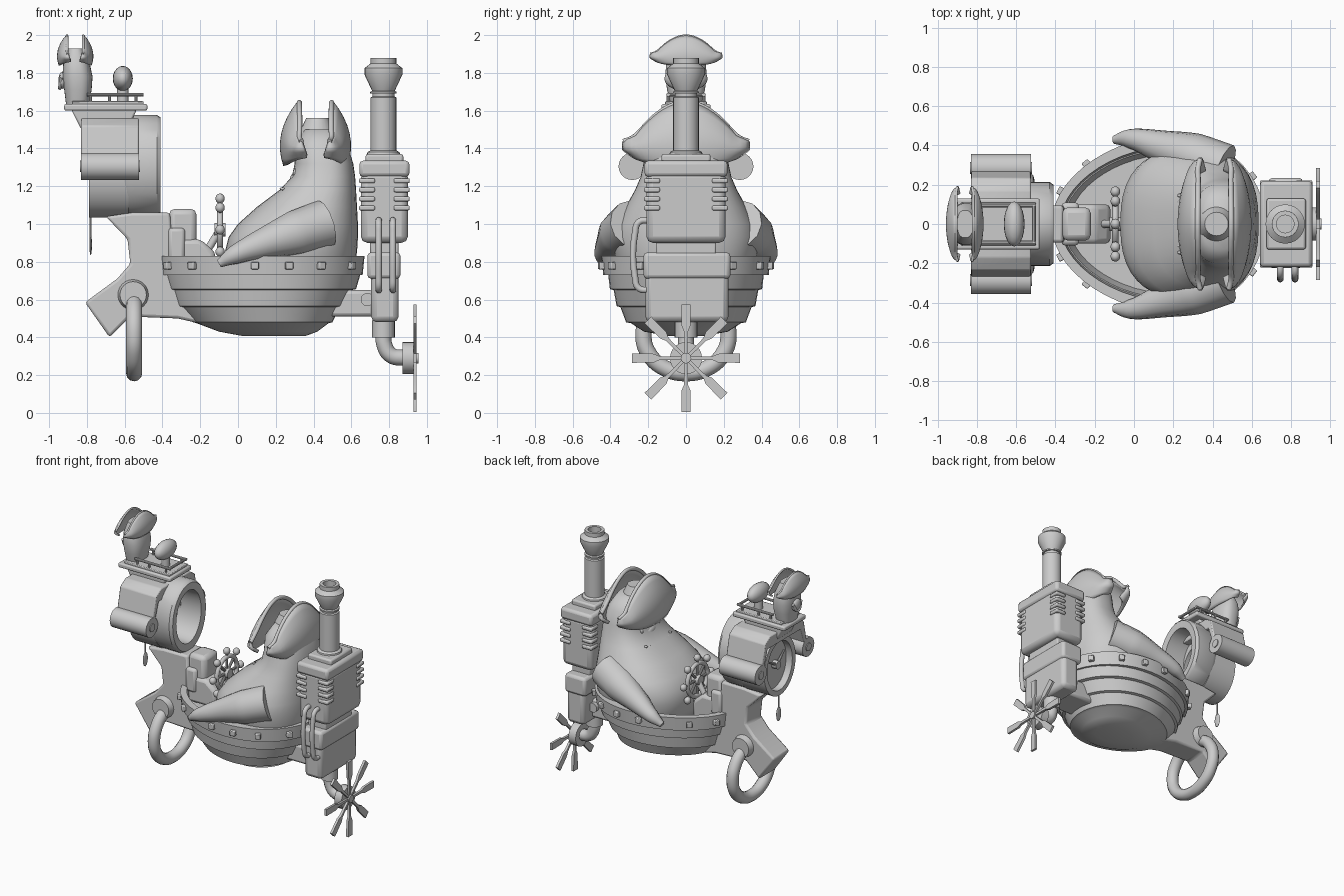
import bpy, bmesh, math
from math import sin, cos, pi, sqrt
from mathutils import Vector, Matrix

if "Cube" in bpy.data.objects:
    bpy.data.objects.remove(bpy.data.objects["Cube"])

def finish(name, bm, bevel=0, angle=35, seg=2):
    bmesh.ops.recalc_face_normals(bm, faces=bm.faces)
    me = bpy.data.meshes.new(name)
    bm.to_mesh(me)
    bm.free()
    ob = bpy.data.objects.new(name, me)
    bpy.context.collection.objects.link(ob)
    bpy.ops.object.select_all(action='DESELECT')
    ob.select_set(True)
    bpy.context.view_layer.objects.active = ob
    bpy.ops.object.shade_smooth_by_angle(angle=math.radians(angle))
    if bevel:
        m = ob.modifiers.new("bevel", 'BEVEL')
        m.width, m.segments = bevel, seg
    return ob

def box(name, x, y, z, bevel=0.01, rot=None):
    bm = bmesh.new()
    c = Vector(((x[0]+x[1])/2, (y[0]+y[1])/2, (z[0]+z[1])/2))
    bmesh.ops.create_cube(bm, size=1)
    bmesh.ops.scale(bm, vec=(x[1]-x[0], y[1]-y[0], z[1]-z[0]), verts=bm.verts)
    if rot:
        bmesh.ops.rotate(bm, cent=(0, 0, 0), matrix=rot, verts=bm.verts)
    bmesh.ops.translate(bm, vec=c, verts=bm.verts)
    return finish(name, bm, bevel)

def loft(name, rings, cap=True, wrap=False, angle=35, bevel=0):
    bm = bmesh.new()
    vs = [[bm.verts.new(p) for p in r] for r in rings]
    n = len(rings[0])
    for a, b in list(zip(vs, vs[1:])) + ([(vs[-1], vs[0])] if wrap else []):
        for i in range(n):
            bm.faces.new((a[i], a[(i+1) % n], b[(i+1) % n], b[i]))
    if cap and not wrap:
        bm.faces.new(vs[0])
        bm.faces.new(vs[-1])
    return finish(name, bm, bevel, angle)

def cyl(name, a, b, r, r2=None, n=24):
    a, b = Vector(a), Vector(b)
    q = (b-a).to_track_quat('Z', 'Y')
    ring = lambda c, r: [c + q @ Vector((r*cos(2*pi*i/n), r*sin(2*pi*i/n), 0)) for i in range(n)]
    return loft(name, [ring(a, r), ring(b, r if r2 is None else r2)])

def ball(name, c, s, n=20):
    bm = bmesh.new()
    bmesh.ops.create_uvsphere(bm, u_segments=n, v_segments=n//2, radius=1)
    bmesh.ops.scale(bm, vec=s, verts=bm.verts)
    bmesh.ops.translate(bm, vec=c, verts=bm.verts)
    return finish(name, bm, 0, 60)

def prism(name, pts, lo, hi, axis='y', bevel=0.01):
    f = (lambda p, t: (p[0], t, p[1])) if axis == 'y' else (lambda p, t: (t, p[0], p[1]))
    return loft(name, [[f(p, lo) for p in pts], [f(p, hi) for p in pts]], bevel=bevel)

def tube(name, pts, r, radii=None, closed=False):
    cu = bpy.data.curves.new(name, 'CURVE')
    cu.dimensions, cu.bevel_depth, cu.bevel_resolution = '3D', r, 4
    cu.use_fill_caps = True
    sp = cu.splines.new('BEZIER')
    sp.bezier_points.add(len(pts)-1)
    sp.resolution_u, sp.use_cyclic_u = 8, closed
    for i, p in enumerate(pts):
        bp = sp.bezier_points[i]
        bp.co = p
        bp.handle_left_type = bp.handle_right_type = 'AUTO'
        bp.radius = radii[i] if radii else 1
    ob = bpy.data.objects.new(name, cu)
    bpy.context.collection.objects.link(ob)
    bpy.ops.object.select_all(action='DESELECT')
    ob.select_set(True)
    bpy.context.view_layer.objects.active = ob
    bpy.ops.object.convert(target='MESH')
    bpy.ops.object.shade_smooth_by_angle(angle=math.radians(50))
    return ob

def egg(x0, x1, w, z, n=48):
    c, a = (x0+x1)/2, (x1-x0)/2
    return [(c+a*cos(t), w*sin(t)*(1+.12*cos(t)), z) for t in (2*pi*i/n for i in range(n))]

def xring(x, ry, rz, zc, n=32):
    return [(x, ry*cos(2*pi*i/n), zc+rz*sin(2*pi*i/n)) for i in range(n)]

# Hull with overlapping planks, and its rim
rows = [(.02, .36, .10, .408), (-.1, .42, .22, .43), (-.22, .48, .29, .475), (-.24, .50, .315, .48),
        (-.31, .54, .345, .56), (-.33, .56, .365, .565), (-.355, .60, .38, .65), (-.37, .625, .40, .655),
        (-.395, .65, .41, .74), (-.36, .61, .375, .74), (-.33, .58, .35, .64)]
loft("hull", [egg(*r) for r in rows], angle=30)
loft("rim", [egg(-.41, .66, .435, .73), egg(-.42, .67, .445, .83), egg(-.375, .625, .39, .83),
             egg(-.365, .615, .38, .73)], wrap=True)
for s in (-1, 1):
    for x in (-.37, -.24, .09, .27, .44, .6):
        u = (x-.125)/.545
        y = s*.445*sqrt(1-u*u)*(1+.12*u)
        a = math.atan2(y/.445**2, (x-.125)/.545**2)
        box("rim_stud", (x-.02, x+.02), (y-.02, y+.02), (.76, .80), .005, Matrix.Rotation(a, 3, 'Z'))

# Bow post, slanted foot and mooring ring
prism("bow_post", [(-.36, 1.06), (-.56, 1.06), (-.70, 1.04), (-.585, .92), (-.57, .79), (-.64, .71), (-.81, .585),
      (-.68, .40), (-.57, .51), (-.32, .50), (-.1, .45), (0, .5), (-.34, .74)], -.095, .095, bevel=.015)
tube("mooring_ring", [(-.55, .225*sin(pi*i/6), .41+.2*cos(pi*i/6)) for i in range(12)], .043, closed=True)
for s in (-1, 1):
    cyl("ring_collar", (-.555, s*.08, .625), (-.555, s*.14, .625), .085, .07)

# Large seated animal body
def body_ring(x0, x1, w, z, n=40):
    c, a = (x0+x1)/2, (x1-x0)/2
    p = lambda v: math.copysign(abs(v)**.8, v)
    return [(c+a*p(cos(t)), w*p(sin(t)), z) for t in (2*pi*i/n for i in range(n))]
loft("animal_body", [body_ring(*r) for r in [
    (.0, .55, .30, .62), (-.06, .61, .36, .74), (-.07, .63, .38, .85), (-.05, .635, .39, .93), (.0, .635, .37, 1.0),
    (.10, .63, .32, 1.09), (.22, .625, .27, 1.18), (.285, .62, .24, 1.25), (.30, .61, .225, 1.32),
    (.30, .58, .2, 1.42), (.35, .53, .13, 1.50)]], angle=70)
for s in (-1, 1):
    tube("flipper", [(.46, s*.28, 1.0), (.3, s*.345, .95), (.12, s*.40, .89), (-.02, s*.435, .835), (-.10, s*.43, .79)],
         .1, [1.3, 1.2, .8, .5, .22])
    ball("animal_eye", (.31, s*.1, 1.27), (.02, .02, .025), 12)
    for i in range(4):
        ball("whisker_dot", (.235, s*(.04+.035*i), 1.15+.012*i), (.015, .01, .008), 8)
ball("animal_snout", (.30, 0, 1.235), (.025, .06, .035))

# Two-flap hats
def hat(name, cx, z0, sx, sy, sz):
    for s in (-1, 1):
        bm = bmesh.new()
        nu, nv = 28, 8
        g = []
        for i in range(nu+1):
            u = -1+2*i/nu
            zb = .05*abs(u)**3
            zt = max(.34*(1-abs(u)**1.9*.82), .07) + .06*max(0, abs(u)-.8)/.2
            col = []
            for j in range(nv+1):
                v = j/nv
                bulge = .78+.8*v-1.3*v*v
                x = .045 + .15*sqrt(max(0, 1-u*u))*bulge + .03*abs(u)**3*v
                y = .33*u*(.84+.16*min(1, 2*v)) if abs(u) > 0 else 0
                col.append(bm.verts.new((cx+s*sx*x, sy*y, z0+sz*(zb+v*(zt-zb)))))
            g.append(col)
        for i in range(nu):
            for j in range(nv):
                bm.faces.new((g[i][j], g[i+1][j], g[i+1][j+1], g[i][j+1]))
        ob = finish(name+"_flap", bm, 0, 50)
        m = ob.modifiers.new("thick", 'SOLIDIFY')
        m.thickness, m.offset = .024*sx, 0
        # raised trim along the top edge
        top = [c for c in ((cx+s*sx*(.045+.042*sqrt(1-u*u)+.03*abs(u)**3), sy*.33*u,
               z0+sz*(max(.34*(1-abs(u)**1.9*.82), .07)+.06*max(0, abs(u)-.8)/.2))
               for u in (-1+2*k/14 for k in range(15)))]
        tube(name+"_trim", top, .014*sx)
hat("large_hat", .41, 1.31, .98, 1, .98)
hat("small_hat", -.862, 1.84, .5, .57, .46)
cyl("hat_crown", (.42, 0, 1.36), (.42, 0, 1.56), .15, .06)

# Seat and steering wheel
box("seat_back", (-.365, -.22), (-.085, .085), (.8, 1.08), .03)
box("seat_side", (-.37, -.28), (-.11, .11), (.80, .98), .02)
prism("seat_base", [(-.36, .72), (-.12, .72), (-.12, .85), (-.2, .92), (-.36, .92)], -.1, .1, bevel=.025)
wx, wz = -.095, .97
tube("wheel_rim", [(wx, .12*cos(pi*i/6), wz+.12*sin(pi*i/6)) for i in range(12)], .016, closed=True)
cyl("wheel_hub", (wx-.03, 0, wz), (wx+.03, 0, wz), .035)
cyl("wheel_column", (wx, 0, wz), (-.2, 0, .8), .02)
for i in range(8):
    a = pi*i/4
    d = Vector((0, cos(a), sin(a)))
    c = Vector((wx, 0, wz))
    cyl("wheel_spoke", c, c+d*.17, .01, n=10)
    ball("wheel_knob", c+d*.165, (.025, .027, .027), 12)

# Dial drum and hoop on top of the bow post
zc = 1.31
loft("hoop", [xring(-.6, .2, .255, zc), xring(-.57, .215, .268, zc), xring(-.43, .215, .268, zc), xring(-.41, .2, .255, zc),
              xring(-.415, .15, .2, zc), xring(-.6, .14, .19, zc)], wrap=True)
loft("dial_drum", [xring(-.79, .19, .225, 1.26), xring(-.58, .19, .225, 1.26), xring(-.58, .14, .18, 1.26),
                   xring(-.79, .15, .185, 1.26)], wrap=True)
loft("dial_face", [xring(-.74, .16, .19, 1.26), xring(-.70, .16, .19, 1.26)])
cyl("dial_hub", (-.78, 0, 1.26), (-.72, 0, 1.26), .03)
for a in (.5, 2.4):
    cyl("dial_hand", (-.765, 0, 1.26), (-.765, .12*cos(a), 1.26+.12*sin(a)), .012, .006, 8)
cyl("pendulum_cord", (-.78, 0, 1.06), (-.78, 0, .92), .005, n=8)
ball("pendulum_leaf", (-.78, 0, .89), (.007, .03, .055), 12)

# Draped roof with rolled edges
half = [(.17, 1.56), (.235, 1.52), (.27, 1.36), (.24, 1.35), (.2, 1.47)]
prism("roof", half + [(-y, z) for y, z in half[::-1]], -.83, -.525, 'x', .008)
for s in (-1, 1):
    cyl("roof_roll", (-.83, s*.285, 1.305), (-.525, s*.285, 1.305), .072)
    cyl("roll_core", (-.836, s*.285, 1.305), (-.519, s*.285, 1.305), .03)

# Lookout deck, railing and small animal
prism("deck_support", [(-.89, 1.62), (-.83, 1.5), (-.56, 1.55), (-.53, 1.62)], -.09, .09)
box("deck", (-.92, -.48), (-.13, .13), (1.6, 1.635), .01)
box("deck_top", (-.88, -.5), (-.11, .11), (1.63, 1.65), .005)
for s in (-1, 1):
    cyl("rail", (-.80, s*.095, 1.685), (-.5, s*.095, 1.685), .01, n=10)
    for x in (-.78, -.68, -.54):
        cyl("rail_post", (x, s*.095, 1.63), (x, s*.095, 1.685), .008, n=10)
cyl("rail_end", (-.51, -.1, 1.685), (-.51, .1, 1.685), .01, n=10)
ball("bolster", (-.61, 0, 1.77), (.053, .115, .067))
cyl("bolster_stand", (-.61, 0, 1.63), (-.61, 0, 1.73), .03)
loft("small_animal", [body_ring(*r) for r in [(-.91, -.79, .08, 1.63), (-.92, -.775, .1, 1.71), (-.93, -.77, .11, 1.78),
     (-.925, -.785, .105, 1.85), (-.9, -.82, .07, 1.93)]], angle=60)
ball("small_snout", (-.93, 0, 1.76), (.022, .05, .045), 14)
tube("small_tusk", [(-.935, -.05, 1.78), (-.943, 0, 1.72), (-.935, .05, 1.78)], .01)

# Engine
box("engine_mount", (.48, .72), (-.12, .12), (.51, .65), .02)
box("engine_main", (.65, .9), (-.21, .21), (.9, 1.28), .035)
box("engine_lid", (.642, .908), (-.22, .22), (1.25, 1.335), .02)
box("engine_cap", (.675, .875), (-.13, .13), (1.32, 1.37), .012)
box("engine_neck", (.7, .85), (-.16, .16), (.83, .92), .01)
box("engine_lower", (.705, .85), (-.215, .225), (.48, .85), .03)
box("engine_band", (.685, .86), (-.225, .235), (.71, .85), .02)
for sx in (-1, 1):
    for sy in (-1, 1):
        for i in range(4):
            x, y, z = .775+sx*.092, sy*.18, 1.085+.048*i
            box("vent_slat", (x-.042, x+.042), (y-.042, y+.042), (z-.013, z+.013), .008)
for x in (.745, .82):
    tube("side_pipe", [(x, -.19, 1.02), (x, -.25, 1.01), (x, -.27, .95), (x, -.27, .72), (x, -.25, .66), (x, -.19, .65)], .017)
for s in (-1, 1):
    cyl("mount_bolt", (.685, s*.11, .6), (.685, s*.145, .6), .035, n=12)

# Chimney
def lathe(name, x, prof, n=24):
    loft(name, [[(x+r*cos(2*pi*i/n), r*sin(2*pi*i/n), z) for i in range(n)] for r, z in prof], angle=30)
lathe("chimney", .77, [(.09, 1.36), (.085, 1.38), (.068, 1.39), (.068, 1.67), (.058, 1.675), (.058, 1.69), (.07, 1.69),
      (.07, 1.70), (.06, 1.705), (.1, 1.79), (.1, 1.825), (.068, 1.85), (.068, 1.88), (.045, 1.88), (.045, 1.8)])

# Drive pipe and paddle propeller
cyl("pipe_collar", (.77, 0, .40), (.77, 0, .49), .06)
tube("drive_pipe", [(.77, 0, .43), (.775, 0, .36), (.81, 0, .305), (.89, 0, .29)], .042)
cyl("propeller_hub", (.87, 0, .29), (.93, 0, .29), .085)
cyl("propeller_nose", (.92, 0, .29), (.955, 0, .29), .028)
for i in range(8):
    a = pi*i/4
    d, t, c = Vector((0, cos(a), sin(a))), Vector((0, -sin(a), cos(a))), Vector((.937, 0, .29))
    w = [(0, .008), (.14, .01), (.17, .023), (.285, .025)]
    X = Vector((.009, 0, 0))
    loft("propeller_blade", [[c+d*r+t*h+X, c+d*r-t*h+X, c+d*r-t*h-X, c+d*r+t*h-X] for r, h in w])
